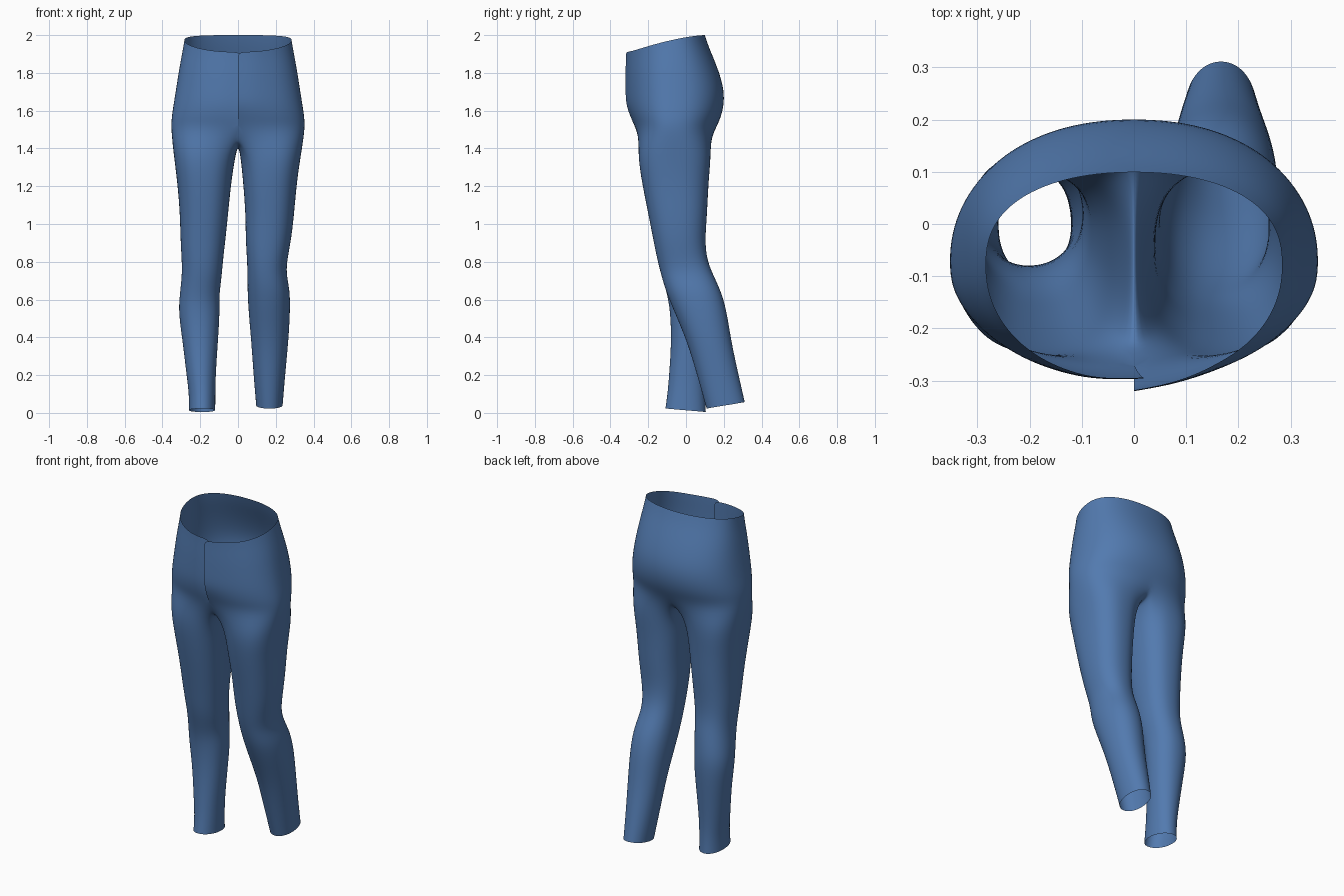
import bpy
import bmesh
from math import cos, sin, pi, copysign

OUTER = 18      # points from the front seam round the outside to the back seam
INNER = 7       # points under the crotch, on the inside of each leg
SPREAD = 0.24 * pi

# Hip rows: front height, back height, half width, front y, back y
HIPS = [
    (1.91, 2.0, .285, -.30, .10),
    (1.87, 1.94, .294, -.30, .12),
    (1.80, 1.84, .312, -.302, .163),
    (1.71, 1.73, .328, -.302, .20),
    (1.63, 1.64, .342, -.30, .204),
    (1.56, 1.56, .354, -.285, .185),
    (1.50, 1.49, .355, -.264, .15),
]
# Leg rows: height, inner x, outer x, front y, back y
LEFT_LEG = [
    (1.37, .012, .335, -.258, .135),
    (1.22, .027, .312, -.235, .12),
    (1.05, .04, .298, -.20, .113),
    (.92, .04, .283, -.175, .102),
    (.82, .047, .263, -.155, .11),
    (.74, .05, .255, -.135, .14),
    (.65, .05, .276, -.11, .185),
    (.54, .055, .277, -.065, .217),
    (.38, .07, .268, .005, .24),
    (.20, .082, .25, .06, .278),
    (.04, .096, .237, .108, .312),
]
RIGHT_LEG = [
    (1.37, .012, .342, -.258, .135),
    (1.22, .036, .322, -.235, .12),
    (1.05, .052, .308, -.20, .11),
    (.90, .068, .305, -.168, .098),
    (.80, .08, .298, -.148, .10),
    (.72, .086, .298, -.128, .115),
    (.62, .10, .31, -.098, .13),
    (.53, .096, .316, -.084, .135),
    (.38, .106, .294, -.078, .122),
    (.20, .118, .273, -.09, .105),
    (.10, .12, .26, -.098, .102),
    (.014, .12, .26, -.11, .106),
]


def bend(value, power):
    """Signed power used to square off an ellipse."""
    return copysign(abs(value) ** (2 / power), value)


def hip_row(row, side):
    z_front, z_back, width, front, back = row
    middle = -.08
    fly = max(0, min(1, (z_front - 1.53) / .1))
    points = []
    for i in range(OUTER):
        a = -pi / 2 + pi * i / (OUTER - 1)
        x = width * bend(cos(a), 2.15) if 0 < i < OUTER - 1 else 0
        if a < 0:
            y = middle + (middle - front) * bend(sin(a), 2.1)
        else:
            y = middle + (back - middle) * bend(sin(a), 2.5)
        t = (y - front) / (back - front)
        # The left front panel laps over the right one along the fly
        if side > 0:
            y -= .018 * fly * max(0, 1 - x / .16) * (a < 0)
        elif i == 0:
            x, y = -.018 * fly, y + .006 * fly
        z = z_front + (z_back - z_front) * (1 - (1 - t) ** 1.5)
        points.append((side * x, y, z))
    return points


def crotch_points(row):
    """Seam under the body, from the back to the front."""
    z, front, back = row[0], row[3], row[4]
    points = []
    for i in range(1, INNER + 1):
        a = pi * i / (INNER + 1)
        y = (front + back) / 2 + (back - front) / 2 * cos(a)
        points.append((0, y, z - .09 * sin(a) ** .8))
    return points


def leg_row(row, side, hem_tilt):
    z, inner, outer, front, back = row
    cx, rx = (inner + outer) / 2, (outer - inner) / 2
    cy, ry = (front + back) / 2, (back - front) / 2
    power = 2.1 + .4 * max(0, min(1, z - .4))
    angles = []
    for i in range(OUTER):
        angles.append(-pi / 2 - SPREAD + (pi + 2 * SPREAD) * i / (OUTER - 1))
    for i in range(1, INNER + 1):
        angles.append(pi / 2 + SPREAD + (pi - 2 * SPREAD) * i / (INNER + 1))
    points = []
    for a in angles:
        lift = hem_tilt * sin(a) * max(0, 1 - z / .3)
        points.append((side * (cx + rx * bend(cos(a), power)),
                       cy + ry * bend(sin(a), power), z + lift))
    return points


def add_half(bm, leg, side, hem_tilt):
    """One half of the garment: open hip rows, then closed leg rings."""
    def bridge(upper, lower, closed):
        count = len(upper)
        for i in range(count if closed else count - 1):
            j = (i + 1) % count
            quad = [upper[i], lower[i], lower[j], upper[j]]
            bm.faces.new(quad if side > 0 else quad[::-1])

    hips = [[bm.verts.new(p) for p in hip_row(r, side)] for r in HIPS]
    for upper, lower in zip(hips, hips[1:]):
        bridge(upper, lower, False)
    ring = hips[-1] + [bm.verts.new(p) for p in crotch_points(HIPS[-1])]
    for row in leg:
        lower = [bm.verts.new(p) for p in leg_row(row, side, hem_tilt)]
        bridge(ring, lower, True)
        ring = lower


# Remove the default cube
cube = bpy.data.objects.get("Cube")
if cube:
    bpy.data.objects.remove(cube, do_unlink=True)

# Cloth material
denim = bpy.data.materials.new("denim_blue")
denim.use_nodes = True
colour = (.085, .195, .43, 1)
denim.diffuse_color = colour
shader = denim.node_tree.nodes["Principled BSDF"]
shader.inputs["Base Color"].default_value = colour
shader.inputs["Roughness"].default_value = .9

# Both halves, welded along the centre seam below the fly
bm = bmesh.new()
add_half(bm, LEFT_LEG, 1, .02)
add_half(bm, RIGHT_LEG, -1, -.01)
bmesh.ops.remove_doubles(bm, verts=bm.verts[:], dist=.0005)
mesh = bpy.data.meshes.new("trousers")
bm.to_mesh(mesh)
bm.free()
mesh.materials.append(denim)
trousers = bpy.data.objects.new("trousers", mesh)
bpy.context.collection.objects.link(trousers)

# Smooth cloth surface
smooth = trousers.modifiers.new("smooth_cloth", 'SUBSURF')
smooth.levels = smooth.render_levels = 2
for face in mesh.polygons:
    face.use_smooth = True
